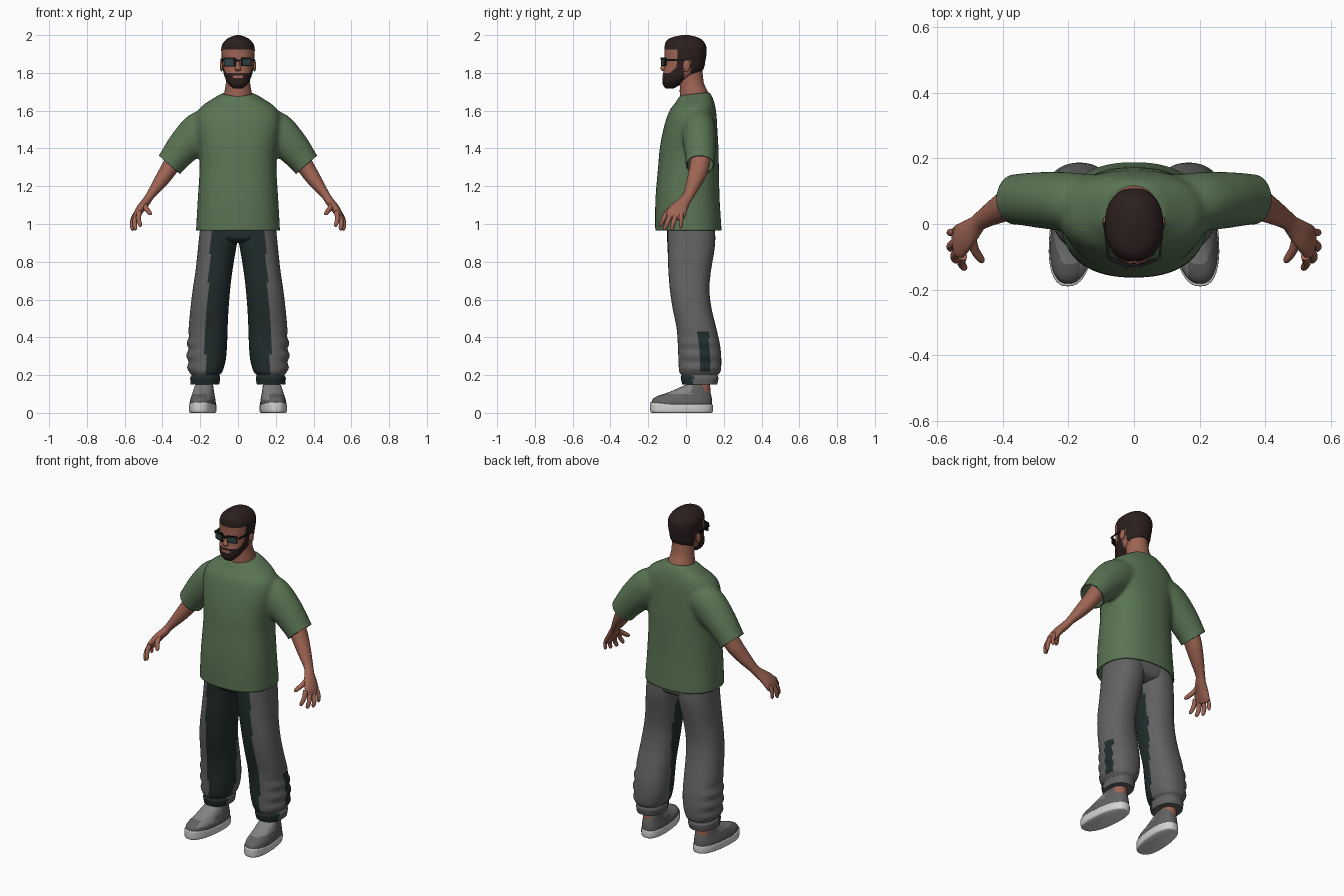
import bpy, bmesh, math
from mathutils import Vector, Matrix

if "Cube" in bpy.data.objects:
    bpy.data.objects.remove(bpy.data.objects["Cube"])


def material(name, rgb):
    m = bpy.data.materials.new(name)
    lin = [(c / 255 / 12.92) if c < 11 else ((c / 255 + 0.055) / 1.055) ** 2.4 for c in rgb]
    m.diffuse_color = (*lin, 1)
    m.use_nodes = True
    m.node_tree.nodes["Principled BSDF"].inputs["Base Color"].default_value = m.diffuse_color
    return m


GREEN = material("shirt green", (90, 116, 84))
GREY = material("trouser grey", (98, 98, 98))
DARK = material("panel dark teal", (34, 45, 45))
SKIN = material("skin brown", (158, 100, 83))
HAIR = material("hair dark brown", (44, 31, 31))
PALE = material("shoe light grey", (132, 132, 132))
SOLE = material("sole off white", (212, 212, 210))
LENS = material("lens teal", (48, 70, 72))
FRAME = material("frame black", (22, 22, 24))


def loft(bm, pts, flat=False, n=32, k=4, e=2.0):
    """Smooth tube through (x, y, z, half width, half depth) rings."""
    P = [pts[0]] + list(pts) + [pts[-1]]
    fine = []
    for i in range(1, len(P) - 2):
        for s in range(k):
            t = s / k
            fine.append([0.5 * (2 * b + (c - a) * t + (2 * a - 5 * b + 4 * c - d) * t * t
                                + (3 * b - a - 3 * c + d) * t ** 3)
                         for a, b, c, d in zip(*P[i - 1:i + 3])])
    fine.append(list(pts[-1]))
    rings = []
    for i, p in enumerate(fine):
        u, v = Vector((1, 0, 0)), Vector((0, 1, 0))
        if not flat:
            t = (Vector(fine[min(i + 1, len(fine) - 1)][:3]) - Vector(fine[max(i - 1, 0)][:3])).normalized()
            v = (v - t * t.dot(v)).normalized()
            u = v.cross(t)
        ring = []
        for j in range(n):
            q = 2 * math.pi * j / n
            c, s = math.cos(q), math.sin(q)
            c, s = [math.copysign(abs(w) ** (2 / e), w) for w in (c, s)]
            ring.append(bm.verts.new(Vector(p[:3]) + u * c * max(p[3], .002) + v * s * max(p[4], .002)))
        rings.append(ring)
    for r0, r1 in zip(rings, rings[1:]):
        for j in range(n):
            bm.faces.new((r0[j], r0[(j + 1) % n], r1[(j + 1) % n], r1[j]))
    bm.faces.new(rings[0])
    bm.faces.new(rings[-1])


def box_rings(rows):
    """(z, x0, x1, y0, y1) rows to loft rings."""
    return [((a + b) / 2, (c + d) / 2, z, (b - a) / 2, (d - c) / 2) for z, a, b, c, d in rows]


def ball(bm, centre, size):
    m = Matrix.Translation(centre) @ Matrix.Diagonal((*size, 1))
    bmesh.ops.create_uvsphere(bm, u_segments=20, v_segments=12, radius=1, matrix=m)


def mirror(bm):
    geo = bmesh.ops.duplicate(bm, geom=bm.verts[:] + bm.edges[:] + bm.faces[:])["geom"]
    for v in geo:
        if isinstance(v, bmesh.types.BMVert):
            v.co.x *= -1


def finish(name, bm, mats, rule=None, angle=50):
    bmesh.ops.recalc_face_normals(bm, faces=bm.faces[:])
    bm.normal_update()
    if rule:
        for f in bm.faces:
            f.material_index = rule(f.calc_center_median(), f.normal)
    me = bpy.data.meshes.new(name)
    bm.to_mesh(me)
    bm.free()
    for m in mats:
        me.materials.append(m)
    ob = bpy.data.objects.new(name, me)
    bpy.context.collection.objects.link(ob)
    bpy.ops.object.select_all(action='DESELECT')
    ob.select_set(True)
    bpy.context.view_layer.objects.active = ob
    bpy.ops.object.shade_smooth_by_angle(angle=math.radians(angle))
    return ob


# Shirt: torso and sleeves fused, then cut open at hem and cuffs
bm = bmesh.new()
loft(bm, box_rings([(z, -x, x, a, b) for z, x, a, b in [
    (.90, .222, -.163, .188), (.97, .222, -.163, .188), (1.13, .213, -.162, .178), (1.3, .203, -.148, .174),
    (1.4, .208, -.139, .172), (1.5, .222, -.12, .166), (1.57, .222, -.1, .162), (1.62, .198, -.078, .155),
    (1.66, .145, -.052, .143), (1.695, .09, -.037, .125)]]), True, 64, 5, 2.35)
for v in bm.verts:
    if v.co.z > 1.6:
        v.co.z += .12 * (v.co.y - .09) * min(1, (v.co.z - 1.6) / .08)
sleeves = bmesh.new()
loft(sleeves, [(.13, .065, 1.53, .09, .085), (.2, .068, 1.49, .105, .09), (.28, .073, 1.415, .093, .086),
               (.335, .075, 1.35, .08, .08), (.365, .075, 1.31, .075, .077), (.41, .075, 1.25, .075, .077)], n=40)
mirror(sleeves)
tmp = bpy.data.meshes.new("tmp")
sleeves.to_mesh(tmp)
sleeves.free()
bm.from_mesh(tmp)
bpy.data.meshes.remove(tmp)
shirt = finish("shirt", bm, [GREEN])
mod = shirt.modifiers.new("fuse", 'REMESH')
mod.mode, mod.voxel_size = 'VOXEL', .011
mod = shirt.modifiers.new("relax", 'SMOOTH')
mod.factor, mod.iterations = .5, 8
for mod in list(shirt.modifiers):
    bpy.ops.object.modifier_apply(modifier=mod.name)
bm = bmesh.new()
bm.from_mesh(shirt.data)
cuts = [((0, 0, .965), (0, 0, -1), lambda c: True)]
for s in (1, -1):
    cuts.append(((s * .365, .07, 1.315), (s * .66, 0, -.75), lambda c, s=s: c.x * s > .24 and c.z > 1.1))
for co, no, test in cuts:
    faces = [f for f in bm.faces if test(f.calc_center_median())]
    geo = set(faces) | {e for f in faces for e in f.edges} | {v for f in faces for v in f.verts}
    bmesh.ops.bisect_plane(bm, geom=list(geo), plane_co=co, plane_no=no, clear_outer=True)
for f in bm.faces:
    f.smooth = True
    f.material_index = 0
bm.to_mesh(shirt.data)
bm.free()
mod = shirt.modifiers.new("cloth", 'SOLIDIFY')
mod.thickness, mod.offset = .008, -1


# Trousers: two baggy legs and a hip section, dark panels on the inner front
def trouser_rule(c, n):
    x = abs(c.x)
    if c.z < .2:
        return int(c.y < .04)
    edge = .143 + .03 * min(1, (.95 - c.z) / .6)
    if x < edge and c.y < .065:
        return 1
    if c.x < -.15 and n.x < -.8 and -.38 < n.y < .12:
        return 1
    if c.x > .2 and abs(c.y - .095) < .028 and .22 < c.z < .44:
        return 1
    return 0


bm = bmesh.new()
loft(bm, box_rings([
    (1.02, .0, .195, -.098, .15), (.93, .0, .206, -.1, .155), (.86, .012, .213, -.097, .15),
    (.75, .03, .225, -.093, .132), (.65, .042, .24, -.085, .124), (.55, .05, .252, -.07, .136),
    (.45, .055, .261, -.05, .16), (.36, .058, .267, -.043, .18), (.28, .065, .268, -.04, .187),
    (.22, .082, .26, -.036, .183), (.2, .098, .246, -.024, .168), (.185, .094, .253, -.028, .172),
    (.15, .1, .25, -.02, .165)]), True, 56, 5, 2.3)
for v in bm.verts:  # cloth folds near the ankle
    if .22 < v.co.z < .42:
        v.co.x += .006 * math.sin((v.co.z - .22) * 94) * max(0, (v.co.x - .165) / .1)
mirror(bm)
loft(bm, box_rings([(1.04, -.19, .19, -.095, .145), (.97, -.2, .2, -.1, .153), (.92, -.19, .19, -.095, .14),
                    (.9, -.1, .1, -.05, .09)]), True, 56, 4, 2.5)
finish("trousers", bm, [GREY, DARK], trouser_rule)

# Ankles
bm = bmesh.new()
loft(bm, [(.177, .08, .06, .045, .05), (.177, .08, .2, .042, .047)], True)
mirror(bm)
finish("ankles", bm, [SKIN])


# Shoes: pale soles with two-tone uppers
def shoe_part(name, rows, mats, rule=None):
    bm = bmesh.new()
    loft(bm, box_rings([(z, .187 - w, .187 + w, a, b) for z, w, a, b in rows]), True, 40, 4, 2.4)
    for v in bm.verts:
        v.co.x -= .09 * (v.co.y + .025)
        if v.co.z > .03 and v.co.y < -.08:
            v.co.z += .1 * (-.08 - v.co.y)
    mirror(bm)
    finish(name, bm, mats, rule)


shoe_part("soles", [(0, .062, -.178, .135), (.008, .069, -.188, .142), (.04, .07, -.19, .142),
                    (.046, .066, -.185, .138)], [SOLE])
shoe_part("shoe_uppers", [(.035, .066, -.183, .138), (.06, .066, -.178, .138), (.08, .062, -.155, .136),
                          (.1, .057, -.11, .132), (.125, .052, -.055, .125), (.145, .047, -.01, .118),
                          (.15, .04, .0, .11)], [GREY, PALE],
          lambda c, n: int(c.z > .1 and c.y < .03 or abs(c.x) < .165 and c.y < -.03 and c.z > .07))

# Arms with palms, fingers and thumbs
bm = bmesh.new()
loft(bm, [(.3, .085, 1.4, .05, .052), (.36, .07, 1.3, .045, .052), (.41, .045, 1.225, .037, .042),
          (.465, .012, 1.15, .023, .029), (.485, -.008, 1.12, .023, .032), (.513, -.035, 1.085, .023, .045),
          (.535, -.055, 1.05, .019, .052), (.543, -.063, 1.03, .012, .04)], n=28)
for base, tip, r in [((.522, -.098, 1.065), (.517, -.138, .985), .0125), ((.535, -.08, 1.05), (.545, -.115, .967), .013),
                     ((.543, -.055, 1.045), (.561, -.078, .965), .0125), ((.543, -.025, 1.055), (.562, -.027, .978), .011),
                     ((.497, -.035, 1.11), (.462, -.118, 1.05), .014)]:
    b, t = Vector(base), Vector(tip)
    mid = b.lerp(t, .5) + Vector((.007, 0, .002))
    loft(bm, [(*b, r * 1.1, r * 1.1), (*mid, r, r), (*b.lerp(t, .88), r * .8, r * .8), (*t, .003, .003)], n=12)
mirror(bm)
finish("arms", bm, [SKIN])

# Neck
bm = bmesh.new()
loft(bm, [(0, .05, 1.62, .08, .08), (0, .043, 1.69, .073, .076), (0, .03, 1.75, .064, .064),
          (0, .02, 1.84, .062, .065)], True)
finish("neck", bm, [SKIN])


# Head: hair and beard coloured by region
def head_rule(c, n):
    x, y, z = abs(c.x), c.y, c.z
    if y < -.045:
        line = 1.925
    elif y < -.015:
        line = 1.8
    elif y < .025:
        line = 1.865
    else:
        line = 1.795
    if z > line:
        return 1
    if y < 0 and z < 1.8 + max(0, y + .085) * .9:
        mouth = x < .026 and 1.772 < z < 1.786
        under = z < 1.75 and y > -.03
        return int(not (mouth or under) and y < -.01)
    return 0


bm = bmesh.new()
loft(bm, box_rings([(z, -x, x, a, b) for z, x, a, b in [
    (1.718, .025, -.108, -.065), (1.735, .045, -.121, -.035), (1.76, .062, -.125, .0), (1.79, .074, -.123, .06),
    (1.82, .08, -.117, .092), (1.86, .084, -.114, .102), (1.9, .088, -.113, .108), (1.94, .087, -.113, .107),
    (1.97, .07, -.104, .09), (1.988, .045, -.075, .062), (2.0, .012, -.02, .015)]]), True, 72, 7, 2.25)
finish("head", bm, [SKIN, HAIR], head_rule)

# Nose and ears
bm = bmesh.new()
loft(bm, [(0, -.108, 1.87, .008, .01), (0, -.116, 1.84, .011, .014), (0, -.12, 1.822, .017, .016),
          (0, -.115, 1.81, .012, .01)], True, 20)
finish("nose", bm, [SKIN])
bm = bmesh.new()
ball(bm, (.087, .003, 1.838), (.009, .02, .032))
mirror(bm)
finish("ears", bm, [SKIN])


# Sunglasses: angled lenses, rims, bridge and side arms
def plates(name, parts, mat):
    bm = bmesh.new()
    for centre, size, turn in parts:
        m = Matrix.Translation(centre) @ Matrix.Rotation(turn, 4, 'Z') @ Matrix.Diagonal((*size, 1))
        bmesh.ops.create_cube(bm, size=1, matrix=m)
    mirror(bm)
    bmesh.ops.bevel(bm, geom=bm.edges[:], offset=.002, segments=2, affect='EDGES')
    finish(name, bm, [mat], angle=30)


plates("glasses_lenses", [((.044, -.118, 1.857), (.05, .007, .032), .38)], LENS)
plates("glasses_frame", [((.044, -.116, 1.857), (.058, .007, .041), .38), ((.044, -.118, 1.877), (.06, .009, .007), .38),
                         ((.01, -.126, 1.866), (.03, .007, .007), 0),
                         ((.083, -.05, 1.868), (.006, .11, .01), -.09)], FRAME)
